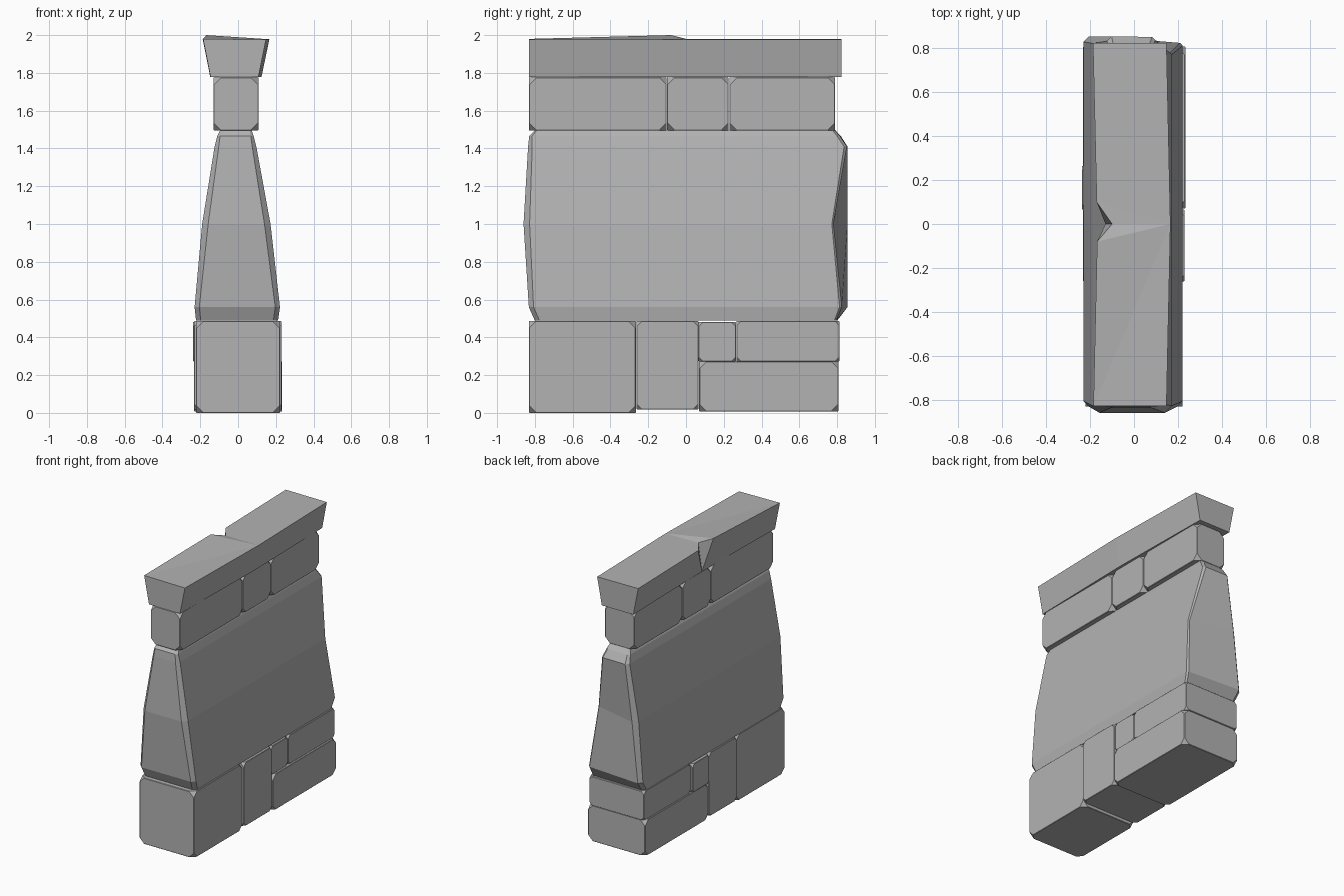
import bpy, bmesh

if "Cube" in bpy.data.objects:
    bpy.data.objects.remove(bpy.data.objects["Cube"])

# Darker grey stone
stone_mat = bpy.data.materials.new("stone_grey")
stone_mat.diffuse_color = (0.45, 0.45, 0.45, 1)
stone_mat.use_nodes = True
stone_mat.node_tree.nodes["Principled BSDF"].inputs["Base Color"].default_value = stone_mat.diffuse_color


def finish(bm, name):
    bmesh.ops.recalc_face_normals(bm, faces=bm.faces[:])
    mesh = bpy.data.meshes.new(name)
    bm.to_mesh(mesh)
    bm.free()
    mesh.materials.append(stone_mat)
    obj = bpy.data.objects.new(name, mesh)
    bpy.context.collection.objects.link(obj)
    return obj


def stone(name, x, y, z, chip=0.04, edge=0.003):
    """Block between min/max pairs, with chipped corners and slim edge bevels."""
    bm = bmesh.new()
    bmesh.ops.create_cube(bm, size=1)
    for v in bm.verts:
        v.co = [r[0] if c < 0 else r[1] for c, r in zip(v.co, (x, y, z))]
    bmesh.ops.bevel(bm, geom=bm.verts[:], offset=chip, affect='VERTICES', segments=1)
    long_edges = [e for e in bm.edges if all(len(f.verts) > 3 for f in e.link_faces)]
    bmesh.ops.bevel(bm, geom=long_edges, offset=edge, affect='EDGES', segments=1)
    return finish(bm, name)


# Base course
stone("base_stone_front", (-0.222, 0.222), (-0.832, -0.266), (0.0, 0.487))
stone("base_stone_middle", (-0.232, 0.23), (-0.262, 0.066), (0.018, 0.487), 0.03)
stone("base_stone_small", (-0.238, 0.222), (0.066, 0.264), (0.272, 0.482), 0.025)
stone("base_stone_back_upper", (-0.225, 0.222), (0.267, 0.812), (0.272, 0.487), 0.025)
stone("base_stone_back_lower", (-0.232, 0.234), (0.07, 0.808), (0.008, 0.272))

# Upper course
for label, y in (("front", (-0.832, -0.102)), ("middle", (-0.1, 0.226)),
                 ("back", (0.23, 0.79))):
    stone("upper_stone_" + label, (-0.13, 0.108), y, (1.495, 1.777), 0.042)

# Tapered wall slab: z, left x, right x, front y, back y at left, back y at right,
# corner chamfer, chamfer of the worn back right corner
levels = [
    (0.488, -0.222, 0.212, -0.80, 0.80, 0.795, 0.025, 0.01),
    (0.56, -0.230, 0.222, -0.832, 0.855, 0.825, 0.025, 0.012),
    (1.00, -0.190, 0.172, -0.86, 0.855, 0.78, 0.032, 0.008),
    (1.41, -0.124, 0.097, -0.836, 0.855, 0.852, 0.022, 0.015),
    (1.465, -0.110, 0.083, -0.83, 0.82, 0.815, 0.015, 0.015),
    (1.497, -0.094, 0.072, -0.80, 0.79, 0.785, 0.01, 0.01),
]
bm = bmesh.new()
rings = []
for z, xl, xr, yf, bl, br, c, d in levels:
    outline = [(xl + c, yf), (xr - c, yf), (xr, yf + c), (xr, br - d),
               (xr - d, br), (xl + c, bl), (xl, bl - c), (xl, yf + c)]
    rings.append([bm.verts.new((px, py, z)) for px, py in outline])
for low, high in zip(rings, rings[1:]):
    for i in range(8):
        j = (i + 1) % 8
        bm.faces.new((low[i], low[j], high[j], high[i]))
bm.faces.new(rings[0][::-1])
bm.faces.new(rings[-1])
finish(bm, "wall_slab")

# Flared coping with a wedge-shaped chip broken out of its left edge
bm = bmesh.new()
top = [bm.verts.new(p) for p in (
    (-0.185, -0.83, 1.98), (0.148, -0.83, 1.976), (0.166, 0.0, 1.978),
    (0.148, 0.824, 1.978), (-0.187, 0.824, 1.98), (-0.17, 0.1, 1.98),
    (-0.10, 0.0, 1.98), (-0.168, -0.08, 2.0))]
base = [bm.verts.new(p) for p in (
    (-0.145, -0.83, 1.777), (0.108, -0.83, 1.777), (0.124, 0.0, 1.777),
    (0.11, 0.824, 1.777), (-0.147, 0.824, 1.777), (-0.13, 0.0, 1.777))]
t, b = top, base
for face in (
        (t[0], t[1], t[2]), (t[0], t[2], t[7]), (t[7], t[2], t[6]),
        (t[6], t[2], t[5]), (t[5], t[2], t[4]), (t[2], t[3], t[4]),
        (b[0], b[1], t[1], t[0]), (b[1], b[2], t[2], t[1]),
        (b[2], b[3], t[3], t[2]), (b[3], b[4], t[4], t[3]),
        (b[4], b[5], t[5], t[4]), (b[5], t[6], t[5]),
        (b[5], t[7], t[6]), (b[5], b[0], t[0], t[7]),
        (b[0], b[5], b[2], b[1]), (b[5], b[4], b[3], b[2])):
    bm.faces.new(face)
finish(bm, "coping")
